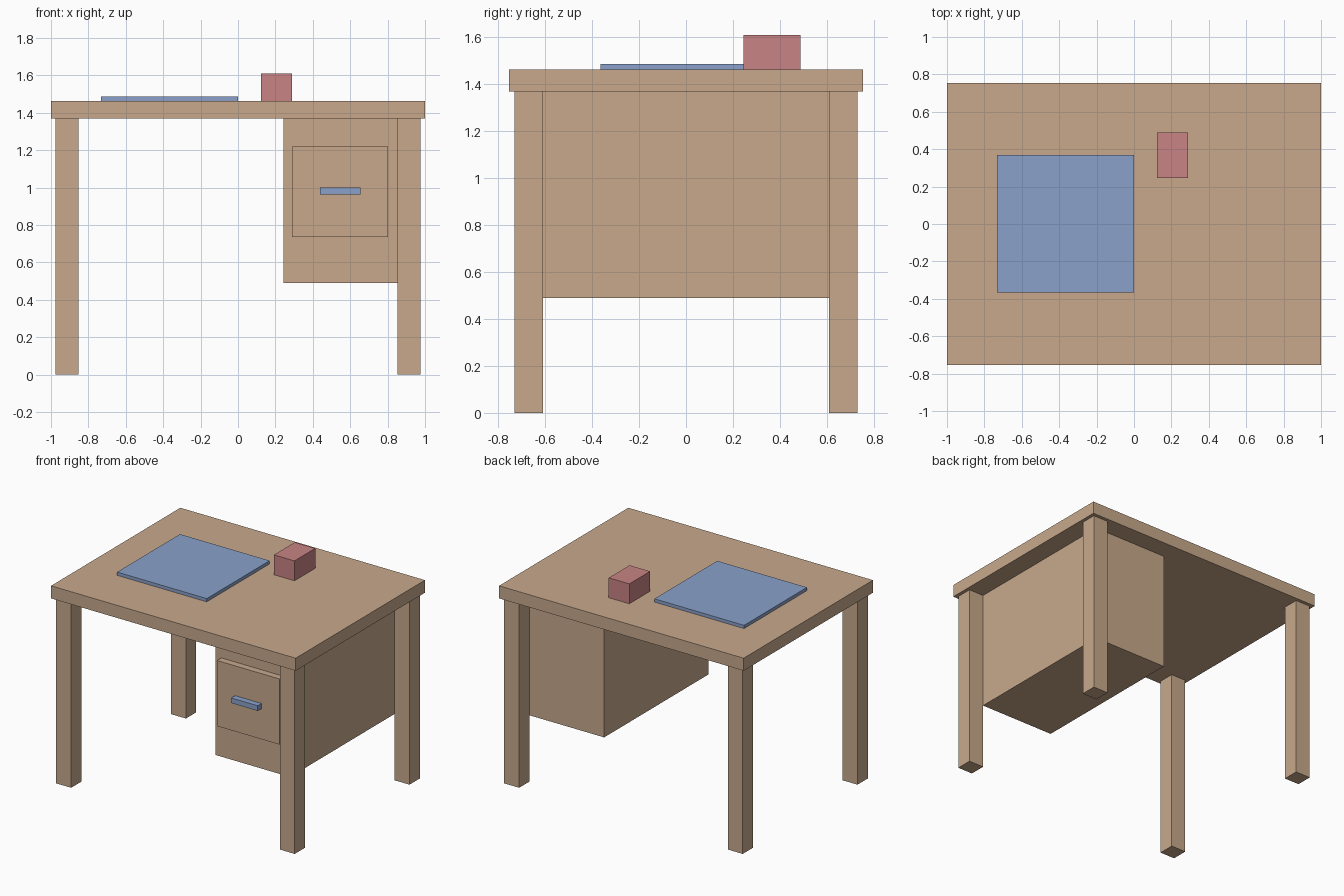
import bpy

if "Cube" in bpy.data.objects:
    bpy.data.objects.remove(bpy.data.objects["Cube"])


def material(name, rgb):
    """Flat material from 0-255 sRGB values."""
    def linear(c):
        c /= 255
        return c / 12.92 if c <= 0.04045 else ((c + 0.055) / 1.055) ** 2.4
    mat = bpy.data.materials.new(name)
    mat.diffuse_color = (*[linear(c) for c in rgb], 1)
    mat.use_nodes = True
    mat.node_tree.nodes["Principled BSDF"].inputs["Base Color"].default_value = mat.diffuse_color
    return mat


def box(name, x, y, z, mat):
    """Box spanning the given (min, max) ranges."""
    spans = (x, y, z)
    bpy.ops.mesh.primitive_cube_add(size=1, location=[(a + b) / 2 for a, b in spans])
    obj = bpy.context.object
    obj.name = name
    obj.scale = [b - a for a, b in spans]
    bpy.ops.object.transform_apply(location=False, rotation=False, scale=True)
    obj.data.materials.append(mat)
    return obj


wood = material("tan wood", (200, 169, 140))
blue = material("soft blue", (138, 161, 202))
red = material("dusty red", (200, 131, 131))

TOP, UNDER = 1.463, 1.37

# Tabletop
box("tabletop", (-1, 1), (-0.755, 0.755), (UNDER, TOP), wood)

# Four square legs
for side, sx in (("left", -1), ("right", 1)):
    for end, sy in (("front", -1), ("back", 1)):
        box(f"{end}_{side}_leg",
            sorted((sx * 0.853, sx * 0.975)),
            sorted((sy * 0.61, sy * 0.73)),
            (0, UNDER), wood)

# Drawer cabinet hanging between the right legs
box("cabinet", (0.242, 0.853), (-0.61, 0.61), (0.49, UNDER), wood)
box("drawer_front", (0.29, 0.803), (-0.66, -0.61), (0.735, 1.22), wood)
box("drawer_handle", (0.438, 0.655), (-0.705, -0.66), (0.962, 1.0), blue)

# Items on the desk
box("desk_pad", (-0.733, 0), (-0.365, 0.369), (TOP, 1.487), blue)
box("small_box", (0.122, 0.29), (0.245, 0.488), (TOP, 1.61), red)
